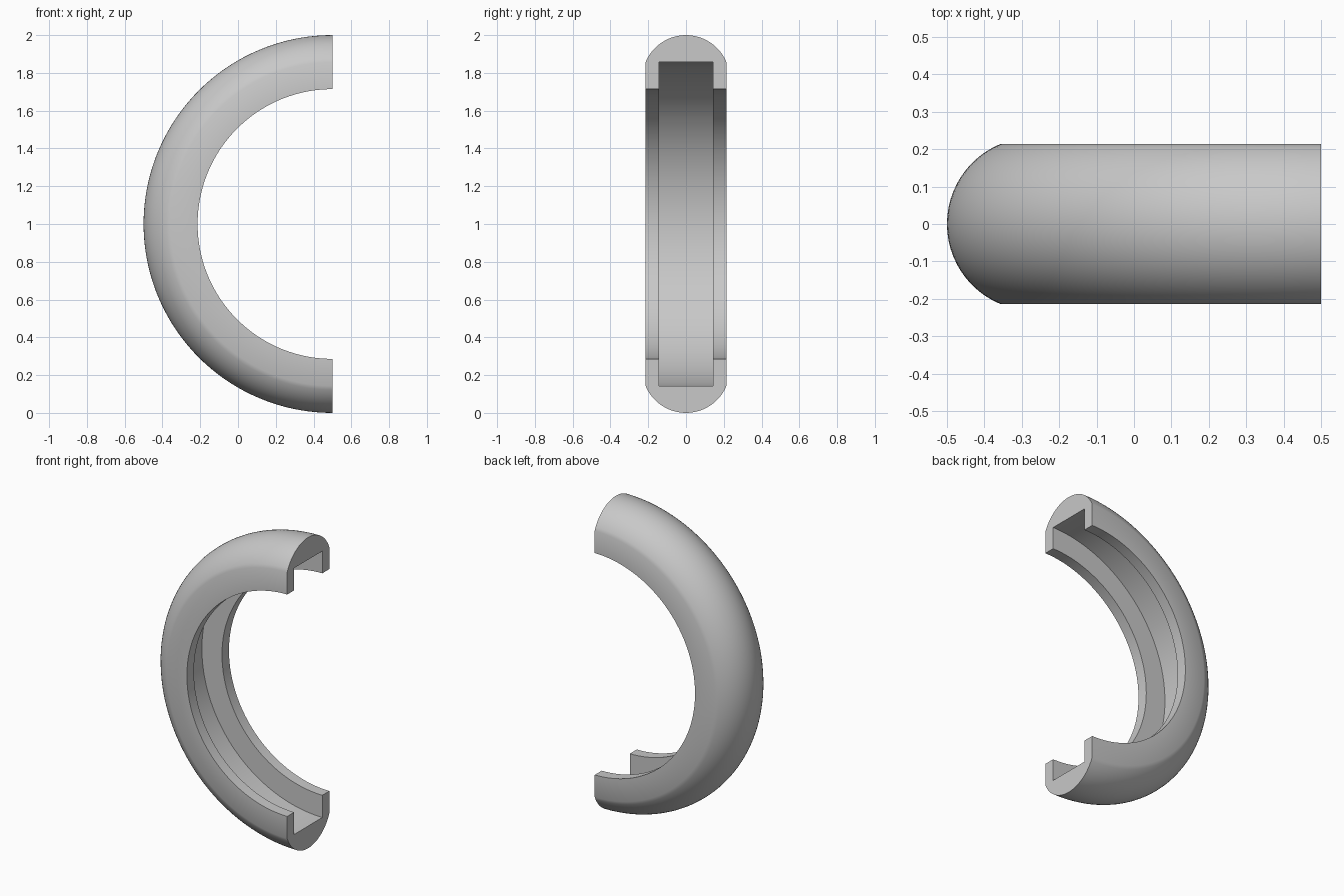
import bpy
import bmesh
from math import asin, cos, pi, radians, sin

cube = bpy.data.objects.get("Cube")
if cube:
    bpy.data.objects.remove(cube, do_unlink=True)

# Ring dimensions
OUTER, SHOULDER, INNER = 1.0, 0.857, 0.714
HALF_WIDTH, GROOVE = 0.214, 0.143
ARC_STEPS, SWEEP_STEPS = 24, 96
CENTRE = (0.5, 0, 1)

# Plain grey
grey = bpy.data.materials.new("plain_grey")
grey.use_nodes = True
colour = (0.58, 0.58, 0.58, 1)
grey.diffuse_color = colour
grey.node_tree.nodes["Principled BSDF"].inputs["Base Color"].default_value = colour

# Cross-section as (y, radius): domed outside, channel inside
rise = OUTER - SHOULDER
dome = (HALF_WIDTH ** 2 + rise ** 2) / (2 * rise)
spread = asin(HALF_WIDTH / dome)
section = []
for i in range(ARC_STEPS + 1):
    a = spread * (2 * i / ARC_STEPS - 1)
    section.append((dome * sin(a), OUTER - dome + dome * cos(a)))
section += [(HALF_WIDTH, INNER), (GROOVE, INNER), (GROOVE, SHOULDER),
            (-GROOVE, SHOULDER), (-GROOVE, INNER), (-HALF_WIDTH, INNER)]

# Half ring swept about the y axis, with both ends capped
bm = bmesh.new()
verts = [bm.verts.new((CENTRE[0], y, CENTRE[2] + r)) for y, r in section]
edges = [bm.edges.new((v, verts[i - 1])) for i, v in enumerate(verts)]
bmesh.ops.spin(bm, geom=verts + edges, cent=CENTRE, axis=(0, 1, 0),
               angle=-pi, steps=SWEEP_STEPS)
bmesh.ops.holes_fill(bm, edges=[e for e in bm.edges if e.is_boundary], sides=0)
bmesh.ops.recalc_face_normals(bm, faces=bm.faces)

mesh = bpy.data.meshes.new("half_ring_channel")
bm.to_mesh(mesh)
bm.free()
mesh.materials.append(grey)
ring = bpy.data.objects.new("half_ring_channel", mesh)
bpy.context.collection.objects.link(ring)
bpy.context.view_layer.objects.active = ring
ring.select_set(True)
bpy.ops.object.shade_smooth_by_angle(angle=radians(30))
